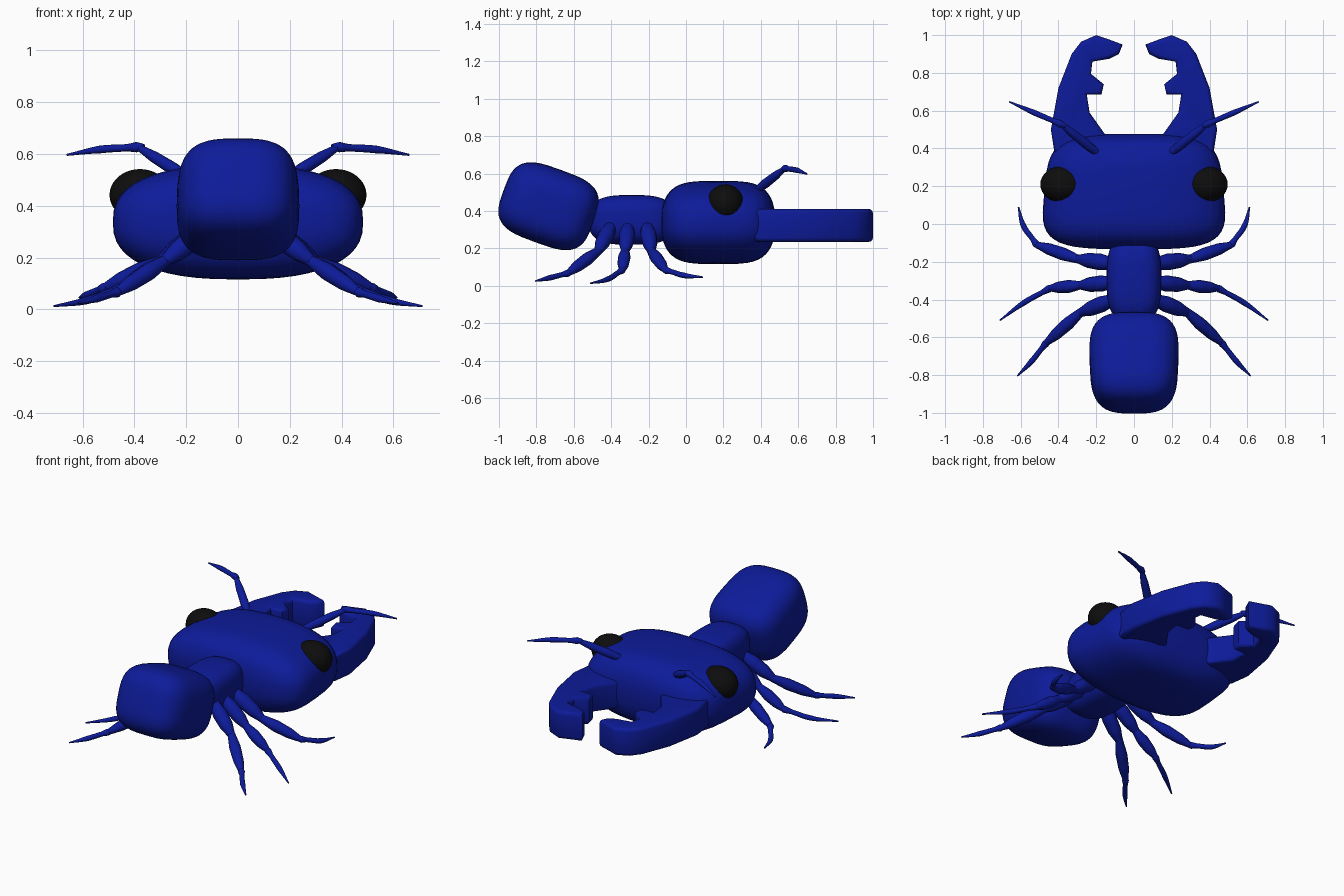
import bpy, bmesh
from math import sin, cos, pi, radians
from mathutils import Matrix, Vector

if "Cube" in bpy.data.objects:
    bpy.data.objects.remove(bpy.data.objects["Cube"])

SIDES = (("right", 1), ("left", -1))


def material(name, r, g, b):
    m = bpy.data.materials.new(name)
    m.diffuse_color = (r, g, b, 1)
    m.use_nodes = True
    m.node_tree.nodes["Principled BSDF"].inputs["Base Color"].default_value = m.diffuse_color
    return m


BLUE = material("blue_shell", 0.004, 0.011, 0.32)
BLACK = material("black_eye", 0.004, 0.004, 0.004)


def finish(name, bm, mat, angle=60):
    bmesh.ops.recalc_face_normals(bm, faces=bm.faces)
    me = bpy.data.meshes.new(name)
    bm.to_mesh(me)
    bm.free()
    me.materials.append(mat)
    ob = bpy.data.objects.new(name, me)
    bpy.context.collection.objects.link(ob)
    bpy.context.view_layer.objects.active = ob
    ob.select_set(True)
    bpy.ops.object.shade_smooth_by_angle(angle=radians(angle))
    ob.select_set(False)


def spow(v, p):
    return abs(v) ** p * (1 if v >= 0 else -1)


def shell(name, center, size, n_long, n_cross, taper=0, zpow=1, tilt=0, steps=24, sides=48):
    """Superellipse rings along y: a rounded box of half sizes size, tapered and tilted."""
    bm = bmesh.new()
    rings = []
    for k in range(steps + 1):
        t = (-0.495 + 0.99 * k / steps) * pi
        u, s = spow(sin(t), 2 / n_long), cos(t) ** (2 / n_long)
        ring = []
        for i in range(sides):
            a = 2 * pi * i / sides
            ring.append(bm.verts.new((size[0] * s * (1 + taper * u) * spow(cos(a), 2 / n_cross),
                                      size[1] * u,
                                      size[2] * s ** zpow * spow(sin(a), 2 / n_cross))))
        rings.append(ring)
    for a, b in zip(rings, rings[1:]):
        for i in range(sides):
            j = (i + 1) % sides
            bm.faces.new((a[i], a[j], b[j], b[i]))
    bm.faces.new(rings[0])
    bm.faces.new(rings[-1])
    place = Matrix.Translation(center) @ Matrix.Rotation(radians(tilt), 4, 'X')
    bmesh.ops.transform(bm, matrix=place, verts=bm.verts)
    finish(name, bm, BLUE)


# Body: wide head, small thorax, raised abdomen
shell("head", (0, .172, .338), (.475, .305, .222), 4, 2.5, taper=-.06, zpow=1.6)
shell("thorax", (0, -.29, .352), (.145, .23, .133), 3, 3)
shell("abdomen", (0, -.735, .425), (.235, .255, .205), 3.4, 3.2, taper=.04, tilt=-20)

# Eyes
for side, s in SIDES:
    bm = bmesh.new()
    bmesh.ops.create_uvsphere(bm, u_segments=32, v_segments=20, radius=1,
                              matrix=Matrix.Translation((s * .378, .21, .442))
                              @ Matrix.Diagonal((.118, .098, .1, 1)))
    finish(side + "_eye", bm, BLACK)

# Toothed mandibles: flat outline, thickened, rims rounded by insets
OUTLINE = [(.3, .34), (.42, .37), (.44, .5), (.4, .72), (.33, .9), (.28, .965), (.2, 1),
           (.14, .98), (.06, .95), (.08, .9), (.13, .875), (.22, .86), (.228, .795),
           (.16, .74), (.172, .685), (.25, .685), (.235, .59), (.15, .47)]
for side, s in SIDES:
    bm = bmesh.new()
    base = bm.faces.new([bm.verts.new((s * x, y, .257)) for x, y in OUTLINE])
    ext = bmesh.ops.extrude_face_region(bm, geom=[base], use_keep_orig=True)["geom"]
    bmesh.ops.translate(bm, vec=(0, 0, .131),
                        verts=[v for v in ext if isinstance(v, bmesh.types.BMVert)])
    bmesh.ops.recalc_face_normals(bm, faces=bm.faces)
    for cap in [f for f in bm.faces if len(f.verts) > 4]:
        for thick, depth in ((.004, .012), (.009, .008), (.01, .002)):
            bmesh.ops.inset_region(bm, faces=[cap], thickness=thick, depth=depth,
                                   use_even_offset=False)
    finish(side + "_mandible", bm, BLUE, 50)


def limb(name, joints, widths, s):
    """Jointed limb: swollen segments between joints, then a thin curved tip segment."""
    p = [Vector((s * x, y, z)) for x, y, z in joints]
    cu = bpy.data.curves.new(name, 'CURVE')
    cu.dimensions = '3D'
    cu.bevel_depth = 1
    cu.bevel_resolution = 4
    cu.resolution_u = 6
    cu.use_fill_caps = True

    def tube(points, radii):
        sp = cu.splines.new('BEZIER')
        sp.bezier_points.add(len(points) - 1)
        for bp, co, r in zip(sp.bezier_points, points, radii):
            bp.co = co
            bp.radius = r
            bp.handle_left_type = bp.handle_right_type = 'AUTO'

    for a, b, w in zip(p, p[1:], widths):
        tube([a.lerp(b, f) for f in (-.1, .35, .7, 1.04)],
             [w * f for f in (.6, 1, .9, .45)])
    knee, mid, tip = p[-3:]
    tube([knee.lerp(mid, f) for f in (-.15, .04, .3)] + [mid, tip],
         (.011, .02, .014, .015, .004))
    cu.materials.append(BLUE)
    ob = bpy.data.objects.new(name, cu)
    bpy.context.collection.objects.link(ob)
    bpy.context.view_layer.objects.active = ob
    ob.select_set(True)
    bpy.ops.object.convert(target='MESH')
    bpy.ops.object.shade_smooth_by_angle(angle=radians(60))
    bpy.context.object.select_set(False)


# Legs (thigh, shin, foot) and antennae, by joint positions
for side, s in SIDES:
    limb(side + "_front_leg", [(.11, -.21, .32), (.3, -.185, .185), (.515, -.11, .084),
                               (.585, -.01, .055), (.612, .09, .046)], (.044, .034), s)
    limb(side + "_middle_leg", [(.11, -.31, .32), (.29, -.325, .185), (.445, -.34, .084),
                                (.58, -.415, .036), (.71, -.51, .013)], (.043, .034), s)
    limb(side + "_rear_leg", [(.11, -.4, .32), (.285, -.47, .185), (.465, -.63, .067),
                              (.545, -.73, .042), (.618, -.805, .025)], (.043, .034), s)
    limb(side + "_antenna", [(.18, .365, .5), (.385, .528, .627),
                             (.53, .59, .618), (.66, .647, .597)], (.025,), s)
